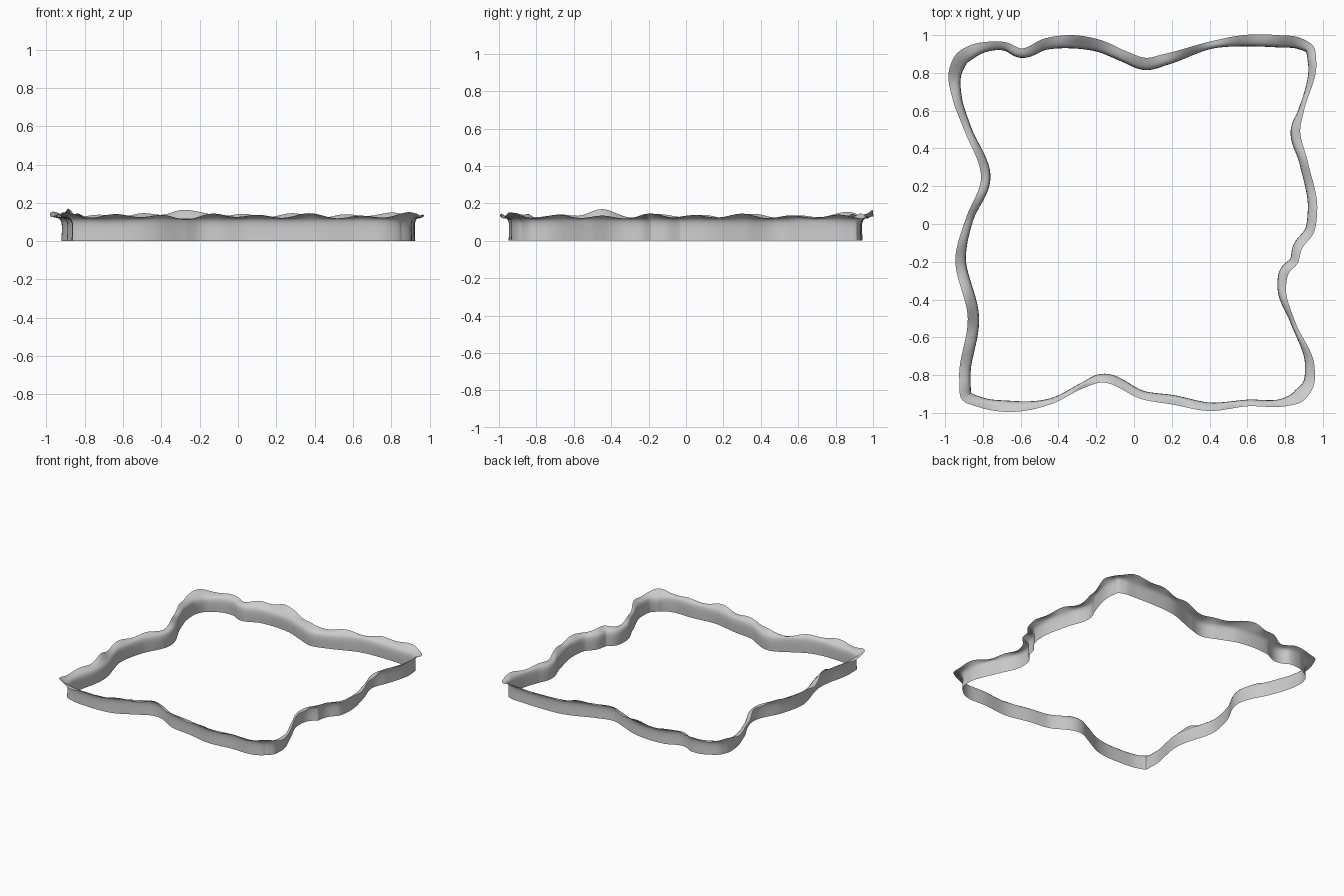
import bpy
import math
from mathutils import Vector

if "Cube" in bpy.data.objects:
    bpy.data.objects.remove(bpy.data.objects["Cube"])

# Outer rim seen from above, clockwise: x, y, lip width
RIM = [
    (-.98, .81, .07), (-.94, .90, .075), (-.87, .945, .07), (-.77, .965, .05),
    (-.67, .96, .045), (-.60, .93, .05), (-.48, .98, .06), (-.33, 1.0, .07),
    (-.18, .975, .065), (-.03, .91, .06), (.06, .88, .065), (.16, .90, .06),
    (.42, .97, .04), (.58, 1.0, .06), (.76, 1.0, .065), (.88, .985, .06),
    (.95, .94, .05), (.965, .86, .045), (.90, .60, .03), (.88, .50, .05),
    (.92, .33, .045), (.97, .07, .05), (.95, -.05, .05), (.89, -.13, .05),
    (.865, -.21, .045), (.82, -.26, .05), (.805, -.34, .045), (.85, -.51, .025),
    (.955, -.75, .05), (.95, -.86, .06), (.89, -.94, .07), (.80, -.965, .045),
    (.60, -.965, .035), (.40, -.99, .045), (.20, -.955, .05), (.05, -.93, .045),
    (-.18, -.84, .045), (-.27, -.87, .03), (-.43, -.95, .03), (-.67, -.995, .06),
    (-.82, -.97, .055), (-.91, -.93, .06), (-.925, -.82, .06), (-.88, -.50, .06),
    (-.945, -.17, .055), (-.89, .03, .04), (-.81, .24, .05), (-.90, .50, .04),
    (-.96, .66, .05),
]
# Wall section: fraction of lip width outwards, fraction of edge height
SECTION = [(.06, 0), (.03, .25), (0, .5), (.03, .68), (.12, .8),
           (.3, .88), (.6, .94), (.85, .98), (1, 1)]
STEPS = 12


def smooth_loop(points):
    """Closed curve through the points, tangents weighted by chord length."""
    p = [Vector(q) for q in points]
    n = len(p)
    d = [(p[(i + 1) % n] - p[i]).length for i in range(n)]
    m = []
    for i in range(n):
        a, b = d[i - 1], d[i]
        m.append(((p[i] - p[i - 1]) / a * b + (p[(i + 1) % n] - p[i]) / b * a) / (a + b))
    out = []
    for i in range(n):
        j = (i + 1) % n
        for k in range(STEPS):
            t = k / STEPS
            out.append(p[i] * (2*t**3 - 3*t**2 + 1) + m[i] * d[i] * (t**3 - 2*t**2 + t)
                       + p[j] * (3*t**2 - 2*t**3) + m[j] * d[i] * (t**3 - t**2))
    return out


def edge_height(q, s):
    """Rippling height of the lip edge at arc position s (0..1)."""
    a = math.tau * s
    z = .127 + .3 * (q.z - .03) + .009 * math.sin(29 * a) + .005 * math.sin(17 * a + 1)
    for x, y, h in ((-.31, 1, .03), (-.88, -.47, .025)):
        z += h * math.exp(-((q.x - x)**2 + (q.y - y)**2) / .006)
    return z


# Sweep the section around the rim
loop = smooth_loop(RIM)
n, rows = len(loop), len(SECTION)
lengths = [(loop[i].xy - loop[i - 1].xy).length for i in range(n)]
total, run = sum(lengths), 0
verts, faces = [], []
for i, q in enumerate(loop):
    run += lengths[i]
    tangent = (loop[(i + 2) % n].xy - loop[i - 2].xy).normalized()
    inward = Vector((tangent.y, -tangent.x))
    top = edge_height(q, run / total)
    for f, h in SECTION:
        p = q.xy + inward * q.z * (1 - f)
        z = h * .135 if h < .9 else .119 + (top - .119) * (h - .88) / .12
        verts.append((p.x, p.y, z))
    j = (i + 1) % n
    for k in range(rows - 1):
        faces.append((i * rows + k, i * rows + k + 1, j * rows + k + 1, j * rows + k))

mesh = bpy.data.meshes.new("wavy_rim_wall")
mesh.from_pydata(verts, [], faces)
mesh.update()
wall = bpy.data.objects.new("wavy_rim_wall", mesh)
bpy.context.collection.objects.link(wall)
for poly in mesh.polygons:
    poly.use_smooth = True
